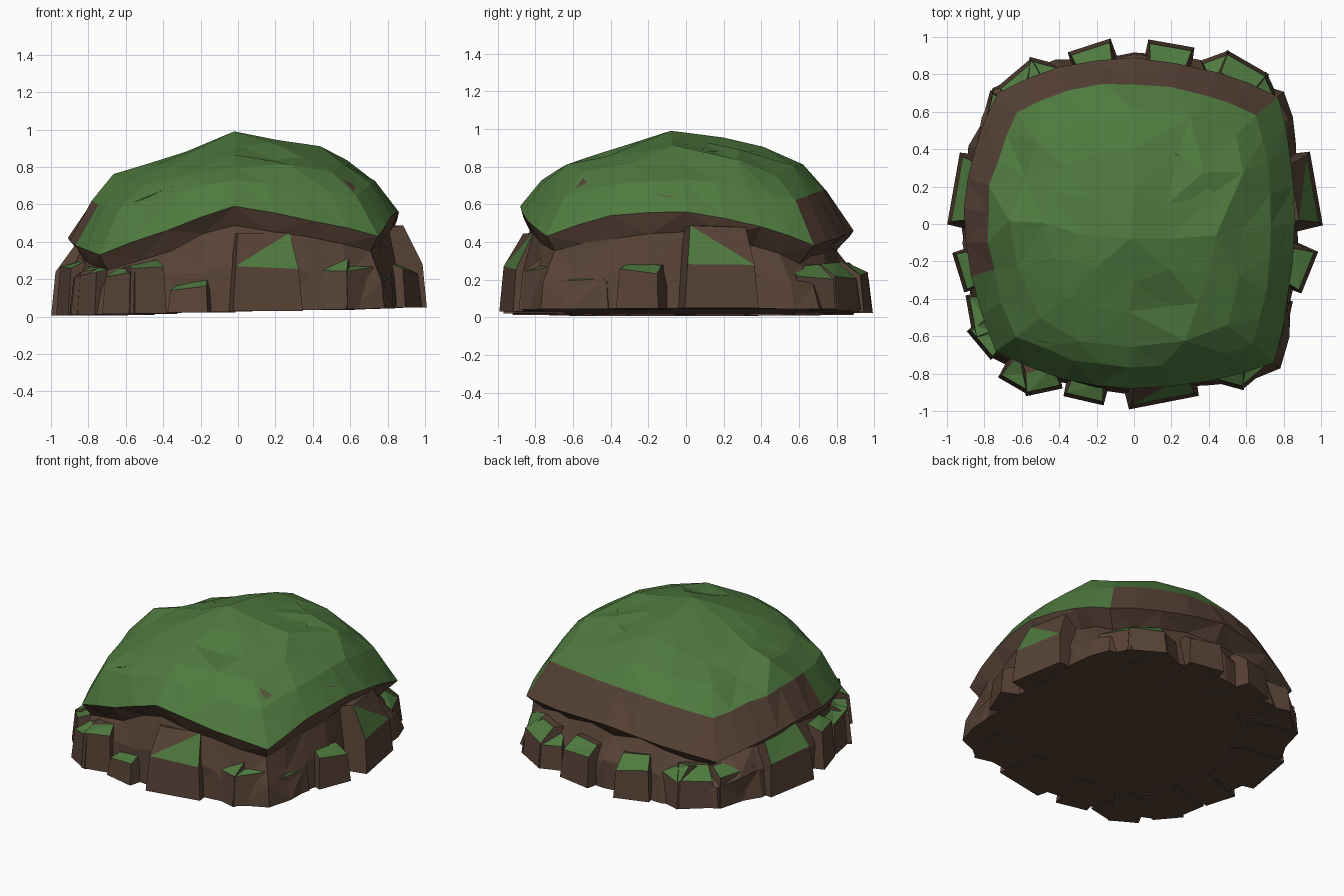
import bpy, bmesh, math, random
from mathutils import Vector
from mathutils.bvhtree import BVHTree

if "Cube" in bpy.data.objects:
    bpy.data.objects.remove(bpy.data.objects["Cube"])

random.seed(4)


def material(name, rgb):
    m = bpy.data.materials.new(name)
    m.diffuse_color = (*rgb, 1)
    m.use_nodes = True
    m.node_tree.nodes["Principled BSDF"].inputs["Base Color"].default_value = m.diffuse_color
    return m


GREEN, BROWN = 0, 1
MATS = [material("grass green", (0.078, 0.195, 0.05)),
        material("earth brown", (0.095, 0.055, 0.037))]


def finish(bm, name):
    bmesh.ops.recalc_face_normals(bm, faces=bm.faces)
    me = bpy.data.meshes.new(name)
    bm.to_mesh(me)
    bm.free()
    for m in MATS:
        me.materials.append(m)
    ob = bpy.data.objects.new(name, me)
    bpy.context.collection.objects.link(ob)
    return ob


def base_z(x):
    return 0.005 + 0.022 * (x + 1)


# Overhanging rim of the grass cap: x, y, z counter-clockwise from the right
KEY = [(.86, 0, .56), (.83, .4, .48), (.77, .68, .38), (.45, .81, .42),
       (0, .89, .46), (-.4, .84, .4), (-.73, .7, .32), (-.85, .4, .38),
       (-.91, .08, .42), (-.87, -.28, .38), (-.74, -.68, .33), (-.38, -.83, .46),
       (-.02, -.88, .59), (.4, -.84, .51), (.75, -.74, .43), (.82, -.4, .54)]
RIM = []
for i, k in enumerate(KEY):
    a, b = Vector(k), Vector(KEY[(i + 1) % len(KEY)])
    RIM += [a, (a + b) / 2 * 1.01]
N = len(RIM)
APEX = Vector((-.02, -.08, .99))


def dome(i, s):
    """Point on the cap: i = rim position, s = 0 at apex, 1 at rim."""
    f = .3 * s + .15 * s ** 2 + .55 * s ** 6
    # the left and front slopes fall away a little sooner
    f += .4 * s * (1 - s) * max(0, -RIM[i].x, -RIM[i].y)
    p = APEX.lerp(RIM[i], s)
    p.z = APEX.z + (RIM[i].z - APEX.z) * f
    return p


# Mound: grass cap, recess under the rim, earth wall and flat underside
bm = bmesh.new()
rings = []
for s in (.27, .5, .7, .86, 1):
    step = 4 if s < .3 else 2 if s < .86 else 1
    ring = []
    for i in range(0, N, step):
        p = dome(i, s)
        j = .025 if s < .8 else .01 if s < 1 else 0
        p += Vector([random.uniform(-j, j) for _ in range(3)])
        ring.append(bm.verts.new(p))
    rings.append(ring)


def bridge(inner, outer, mat):
    """Join two rings, the outer having equal or double the points."""
    n, k = len(inner), len(outer) // len(inner)
    for i in range(n):
        a, b = inner[i], inner[(i + 1) % n]
        o = [outer[(i * k + j) % len(outer)] for j in range(k + 1)]
        tris = [(a, o[0], o[1]), (a, o[1], b)]
        if k == 1 and i % 2:
            tris = [(a, o[0], b), (b, o[0], o[1])]
        if k == 2:
            tris.append((b, o[1], o[2]))
        for t in tris:
            bm.faces.new(t).material_index = mat(i * k)


apex = bm.verts.new(APEX)
for i in range(len(rings[0])):
    bm.faces.new((apex, rings[0][i], rings[0][(i + 1) % len(rings[0])]))
for a, b in zip(rings[:3], rings[1:4]):
    bridge(a, b, lambda i: GREEN)
# bare earth band along the back and left of the rim
bridge(rings[3], rings[4], lambda i: BROWN if 4 <= i < 18 else GREEN)
prev = rings[4]
for scale, h in ((.94, .8), (1.0, .45), (1.03, 0)):
    ring = []
    for r in RIM:
        k = scale * random.uniform(.975, 1.025)
        if r.y > .3 and h == .8:
            k *= .95
        z = r.z * h + random.uniform(-.02, .02) if h else base_z(r.x)
        ring.append(bm.verts.new((r.x * k, r.y * k, z)))
    bridge(prev, ring, lambda i: BROWN)
    prev = ring
bm.faces.new(prev).material_index = BROWN
surface = BVHTree.FromBMesh(bm)
finish(bm, "grassy_mound")

# Rocks round the foot: x, y, facing angle, width, front height, back height
ROCKS = [(.975, .19, 10, .4, .27, .49), (.94, -.26, -22, .24, .24, .28),
         (.82, -.55, -12, .28, .2, .26), (.67, -.81, -50, .24, .25, .29),
         (.48, -.86, -105, .22, .26, .3), (.16, -.955, -79, .38, .27, .45),
         (-.27, -.945, -103, .22, .15, .19), (-.48, -.9, -78, .2, .25, .29),
         (-.64, -.87, -120, .2, .23, .27), (-.83, -.65, -140, .2, .22, .26),
         (-.88, -.5, -170, .24, .22, .25), (-.94, -.26, -163, .22, .25, .29),
         (-.965, .19, 170, .39, .24, .38), (-.81, .56, 165, .32, .2, .27),
         (-.64, .81, 130, .25, .2, .27), (-.47, .87, 75, .18, .2, .26),
         (-.24, .955, 108, .24, .22, .28), (.2, .965, 80, .25, .23, .3),
         (.43, .9, 110, .16, .2, .26), (.61, .865, 60, .26, .22, .29),
         (.76, .7, 25, .25, .2, .28), (.82, .5, 12, .28, .22, .28)]
for n, (x, y, ang, w, zf, zb) in enumerate(ROCKS):
    a = math.radians(ang)
    out = Vector((math.cos(a), math.sin(a), 0))
    side = Vector((-out.y, out.x, 0))
    bm = bmesh.new()
    zlow = base_z(x)
    # cross-section: foot, shoulder, crown, back top, back foot
    section = [(0, zlow, 1), (-.02, zf, .9), (-.12, zb, .75),
               (-.33, zb - .02, .9), (-.33, zlow, 1.1)]
    rows = []
    for d, z, k in section:
        row = []
        for sgn in (-1, 1):
            p = Vector((x, y, 0)) + out * d + side * (sgn * w * k / 2)
            p.z = z + (random.uniform(-.02, .02) if z > .1 else 0)
            row.append(bm.verts.new(p))
        rows.append(row)
    for i in range(5):
        p, q = rows[i], rows[(i + 1) % 5]
        if i == 1:  # mossy slope; only half of it on the two tallest boulders
            tall = zb > .4
            half = n % 2
            f = bm.faces.new((p[0], p[1], q[0 if tall and not half else 1]))
            f.material_index = GREEN
            t = (p[1], q[1], q[0]) if tall and not half else (p[0], q[1], q[0])
            bm.faces.new(t).material_index = BROWN if tall else GREEN
        else:
            bm.faces.new((p[0], p[1], q[1], q[0])).material_index = BROWN
    for j in (0, 1):
        bm.faces.new([r[j] for r in rows]).material_index = BROWN
    finish(bm, f"foot_rock_{n + 1}")

# Slivers of bare earth and turned turf, projected on the cap along an axis:
# axis (0 from the right, 1 from the front, 2 from above), colour, three 2D points
CHIPS = [(1, BROWN, (-.74, .62), (-.67, .52), (-.56, .61)),
         (1, BROWN, (-.67, .53), (-.34, .7), (-.56, .61)),
         (1, BROWN, (.55, .74), (.63, .7), (.62, .67)),
         (0, BROWN, (-.1, .81), (.26, .725), (.03, .745)),
         (0, BROWN, (-.3, .6), (-.04, .63), (-.17, .66)),
         (0, BROWN, (-.3, .69), (-.15, .75), (-.17, .69)),
         (0, BROWN, (-.57, .72), (-.47, .71), (-.52, .69)),
         (2, GREEN, (.12, .54), (.16, .65), (.16, .52)),
         (2, GREEN, (.14, .42), (.31, .33), (.31, .1)),
         (2, GREEN, (.31, .33), (.31, .09), (.47, .09)),
         (2, GREEN, (-.2, .1), (-.13, .3), (-.14, .18)),
         (2, GREEN, (-.03, -.63), (-.04, -.77), (0, -.7))]
for n, (axis, mat, *flat) in enumerate(CHIPS):
    bm = bmesh.new()
    top, low = [], []
    for i, (u, v) in enumerate(flat):
        start = [Vector((3, u, v)), Vector((u, -3, v)), Vector((u, v, 3))][axis]
        ray = [Vector((-1, 0, 0)), Vector((0, 1, 0)), Vector((0, 0, -1))][axis]
        hit, nrm, _, _ = surface.ray_cast(start, ray)
        if nrm.dot(ray) > 0:
            nrm = -nrm
        lift = .018 if mat == BROWN else (.008, .022, .002)[i]
        top.append(bm.verts.new(hit + nrm * lift))
        low.append(bm.verts.new(hit - nrm * .03))
    bm.faces.new(top)
    bm.faces.new(low[::-1])
    for i in range(3):
        j = (i + 1) % 3
        bm.faces.new((top[i], top[j], low[j], low[i]))
    for f in bm.faces:
        f.material_index = mat
    finish(bm, f"surface_chip_{n + 1}")
